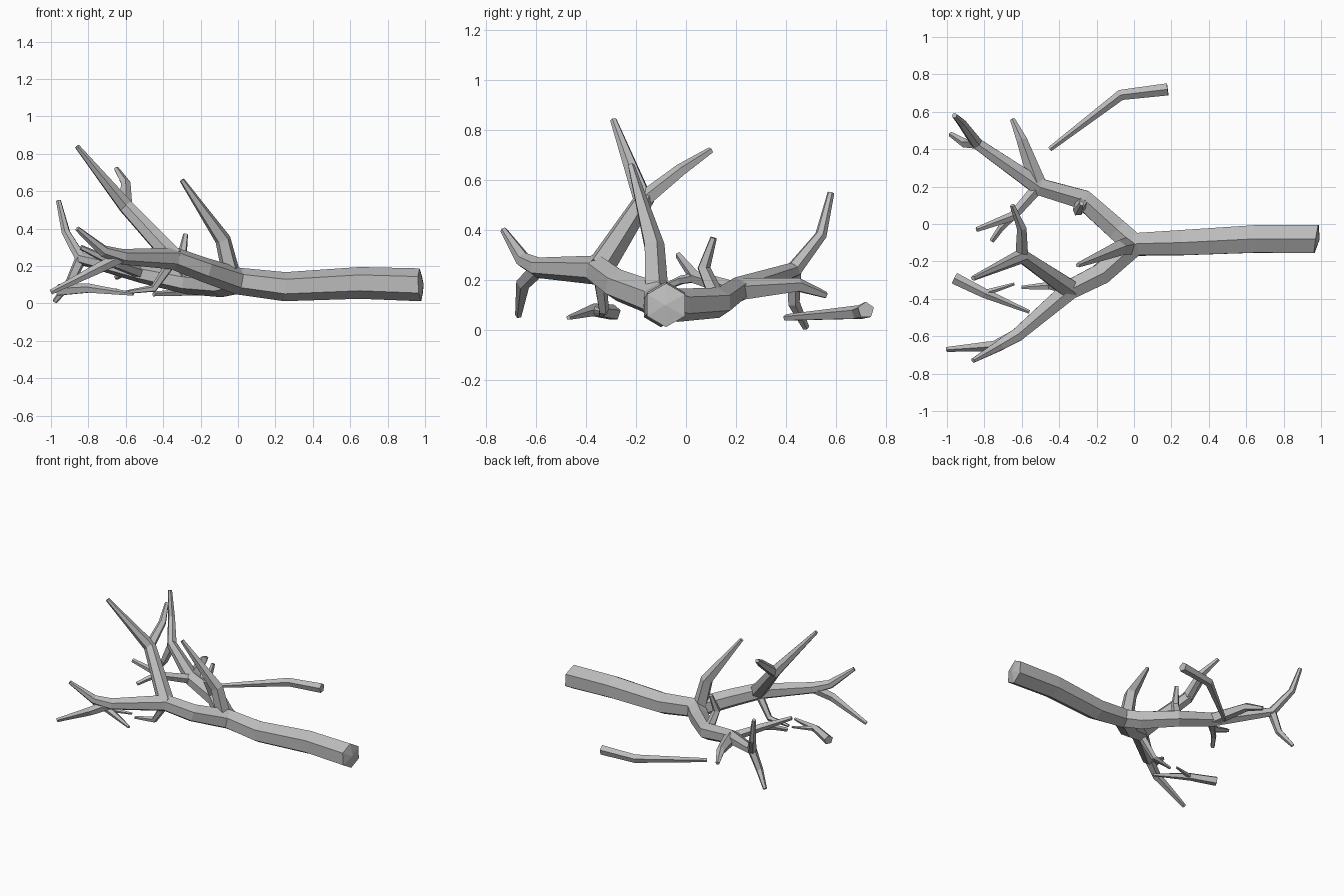
import bpy
import bmesh
import math
from mathutils import Vector

if "Cube" in bpy.data.objects:
    bpy.data.objects.remove(bpy.data.objects["Cube"], do_unlink=True)

# Single flat bark colour
GREY = (.5, .5, .5, 1)
bark = bpy.data.materials.new("grey_bark")
bark.use_nodes = True
bark.diffuse_color = GREY
bark.node_tree.nodes["Principled BSDF"].inputs["Base Color"].default_value = GREY


def taper(path, base, tip):
    """Radius at each joint: slow thinning first, quicker towards the tip."""
    travelled = [0]
    for a, b in zip(path, path[1:]):
        travelled.append(travelled[-1] + (b - a).length)
    return [base + (tip - base) * (d / travelled[-1]) ** 1.5 for d in travelled]


def joint_directions(path):
    """Direction of the limb at each joint, halving the angle at bends."""
    steps = [(b - a).normalized() for a, b in zip(path, path[1:])]
    bends = [(a + b).normalized() for a, b in zip(steps, steps[1:])]
    return [steps[0], *bends, steps[-1]]


def limb(name, radius, *points, sides=5, tip=.014, cut=None):
    """Faceted tapering limb along the points; returns its joints."""
    path = [Vector(point) for point in points]
    directions = joint_directions(path)
    if cut:
        directions[0] = Vector(cut).normalized()
    steep = abs(directions[0].z) > .85
    side = Vector((0, 1, 0)) if steep else Vector((0, 0, 1))

    bm = bmesh.new()
    rings = []
    for centre, direction, size in zip(path, directions, taper(path, radius, tip)):
        side = (side - direction * side.dot(direction)).normalized()
        other = direction.cross(side)
        angles = [math.tau * i / sides for i in range(sides)]
        rings.append([
            bm.verts.new(centre + (side * math.cos(a) + other * math.sin(a)) * size)
            for a in angles
        ])
    for low, high in zip(rings, rings[1:]):
        for i in range(sides):
            j = (i + 1) % sides
            bm.faces.new((low[i], low[j], high[j], high[i]))
    end = bm.faces.new(rings[0])
    bm.faces.new(rings[-1])
    if cut:
        # Broken end rises to a blunt point
        peak = bmesh.ops.poke(bm, faces=[end])["verts"][0]
        peak.co -= directions[0] * radius * .2
    bmesh.ops.recalc_face_normals(bm, faces=bm.faces)

    mesh = bpy.data.meshes.new(name)
    bm.to_mesh(mesh)
    bm.free()
    mesh.materials.append(bark)
    bpy.context.collection.objects.link(bpy.data.objects.new(name, mesh))
    return path


# Trunk, cut at a slant and bending into the front fork
trunk = limb("trunk", .088, (.975, -.08, .1), (.65, -.08, .11), (.25, -.1, .09),
             (0, -.11, .12), (-.18, -.27, .18), (-.34, -.35, .24),
             sides=6, tip=.06, cut=(-1, .15, -.05))
crotch, fork_end = trunk[3], trunk[-1]

# Front fork, splitting in two at its end
front_fork = limb("front_fork", .059, fork_end, (-.62, -.59, .25),
                  (-.72, -.65, .28), (-.86, -.73, .4), sides=6)
limb("front_fork_tip", .034, front_fork[1], (-.74, -.65, .19), (-1, -.67, .06))
limb("front_fork_twig", .03, fork_end, (-.45, -.33, .08), (-.6, -.34, .06), tip=.01)

# Tall branch with its side shoot
tall_branch = limb("tall_branch", .058, fork_end, (-.6, -.17, .52),
                   (-.86, -.29, .84), sides=6)
limb("tall_branch_shoot", .036, tall_branch[1], (-.6, -.02, .64), (-.65, .1, .72))

# Upright shoot beside the crotch
limb("upright_shoot", .052, (-.03, -.12, .13), (-.08, -.13, .34), (-.3, -.22, .66))

# Back fork and the limbs growing from its joints
back_fork = limb("back_fork", .068, crotch, (-.09, -.03, .1), (-.27, .13, .11),
                 (-.51, .2, .16), (-.84, .43, .24), (-.92, .54, .38),
                 (-.96, .58, .55), sides=6)
stub_joint, branch_joint, low_joint = back_fork[2:5]
limb("back_fork_stub", .037, stub_joint, (-.3, .07, .25), (-.28, .11, .37))
limb("back_fork_side_branch", .05, branch_joint, (-.6, .45, .18), (-.65, .56, .14))
limb("back_fork_low_tip", .032, low_joint, (-.9, .43, .11), (-.98, .48, .01))
inner_twig = limb("inner_twig", .034, branch_joint, (-.65, .04, .21), (-.84, -.03, .3))
limb("inner_twig_shoot", .021, inner_twig[1], (-.71, -.02, .2), (-.76, -.09, .17))

# Fallen pieces on the ground
limb("fallen_stick", .034, (.18, .72, .08), (-.07, .69, .07), (-.45, .4, .05))
fallen_twig = limb("fallen_twig", .033, (-.96, -.29, .07), (-.8, -.37, .08),
                   (-.56, -.47, .05), tip=.01)
limb("fallen_twig_shoot", .018, fallen_twig[1], (-.64, -.32, .07), tip=.008)
